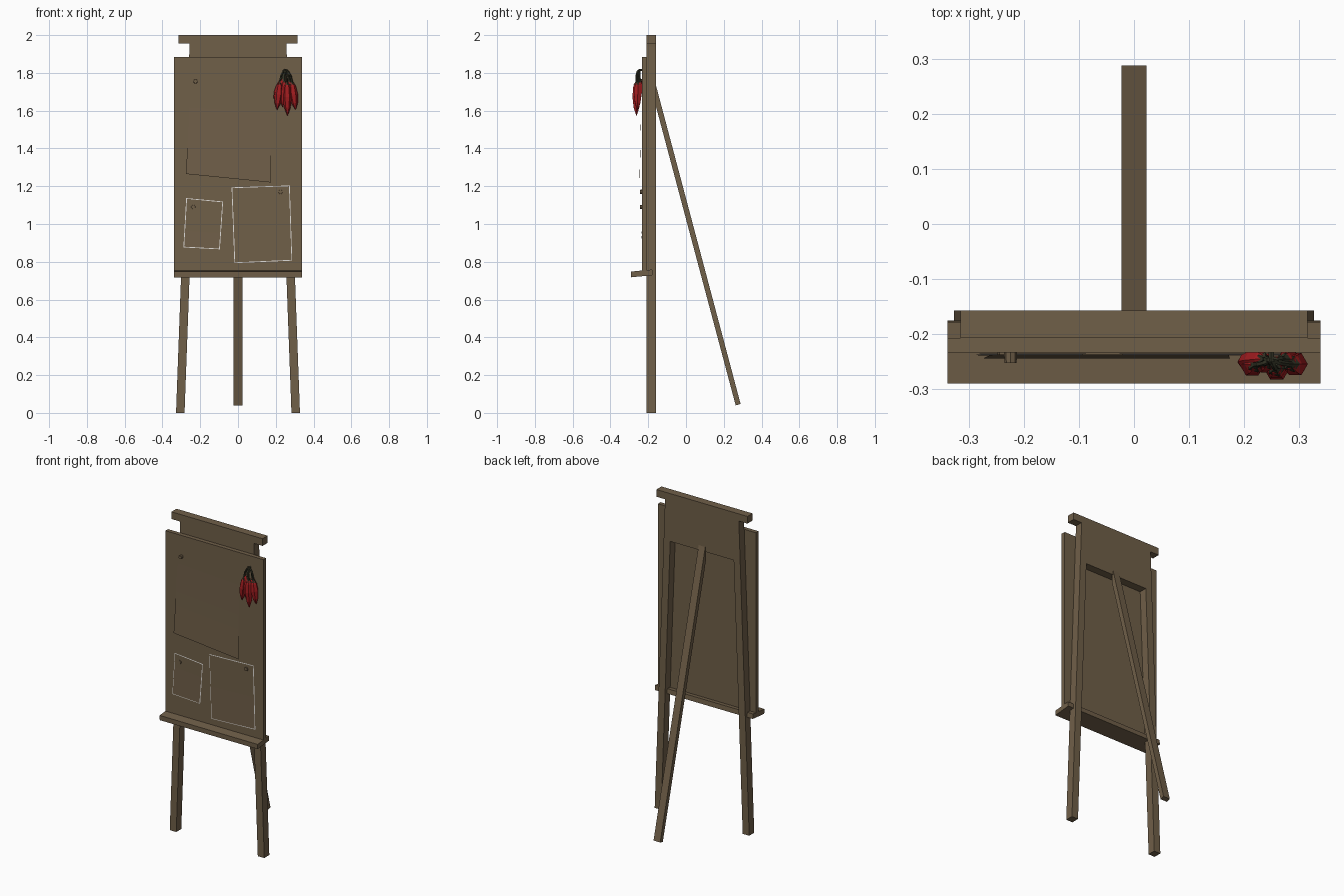
import bpy, bmesh, math
from mathutils import Vector

if "Cube" in bpy.data.objects:
    bpy.data.objects.remove(bpy.data.objects["Cube"])


def material(name, rgb):
    m = bpy.data.materials.new(name)
    m.diffuse_color = (*rgb, 1)
    m.use_nodes = True
    m.node_tree.nodes["Principled BSDF"].inputs["Base Color"].default_value = m.diffuse_color
    return m


WOOD = material("brown wood", (0.162, 0.115, 0.066))
WHITE = material("pale paper edge", (0.75, 0.73, 0.70))
RED = material("chili red", (0.36, 0.012, 0.014))
GREEN = material("dark stem green", (0.035, 0.036, 0.02))


def finish(name, bm, mat):
    bmesh.ops.recalc_face_normals(bm, faces=bm.faces)
    me = bpy.data.meshes.new(name)
    bm.to_mesh(me)
    bm.free()
    me.materials.append(mat)
    ob = bpy.data.objects.new(name, me)
    bpy.context.collection.objects.link(ob)
    return ob


def prism(name, profile, direction, mat=WOOD):
    """Extrude a closed 3D outline along a vector."""
    bm = bmesh.new()
    f = bm.faces.new([bm.verts.new(p) for p in profile])
    ext = bmesh.ops.extrude_face_region(bm, geom=[f])
    verts = [v for v in ext["geom"] if isinstance(v, bmesh.types.BMVert)]
    bmesh.ops.translate(bm, verts=verts, vec=direction)
    return finish(name, bm, mat)


def tube(name, points, radii, sides, mat):
    """Faceted rings swept along points."""
    bm = bmesh.new()
    pts = [Vector(p) for p in points]
    rings = []
    for i, (p, r) in enumerate(zip(pts, radii)):
        d = (pts[min(i + 1, len(pts) - 1)] - pts[max(i - 1, 0)]).normalized()
        ref = Vector((0, 1, 0)) if abs(d.y) < 0.9 else Vector((1, 0, 0))
        u = d.cross(ref).normalized()
        w = d.cross(u)
        rings.append([bm.verts.new(p + r * (u * math.cos(a) + w * math.sin(a)))
                      for a in (2 * math.pi * k / sides for k in range(sides))])
    for a, b in zip(rings, rings[1:]):
        for k in range(sides):
            j = (k + 1) % sides
            bm.faces.new((a[k], a[j], b[j], b[k]))
    bm.faces.new(rings[0])
    bm.faces.new(rings[-1])
    return finish(name, bm, mat)


BACK, FRONT = -0.158, -0.208

# Splayed front legs
for s, side in ((-1, "left"), (1, "right")):
    prism(f"{side}_front_leg",
          [(s * 0.328, BACK, 0), (s * 0.283, BACK, 0),
           (s * 0.211, BACK, 1.955), (s * 0.256, BACK, 1.955)], (0, FRONT - BACK, 0))

# Header between the legs, with a wider cap
half = [(0.25, 1.70), (0.257, 1.955), (0.316, 1.955), (0.316, 2.0)]
outline = half + [(-x, z) for x, z in reversed(half)]
prism("header", [(x, BACK, z) for x, z in outline], (0, FRONT - BACK, 0))

# Rear prop leg
prism("rear_leg", [(-0.023, -0.165, 1.745), (-0.023, -0.165, 1.645),
                   (-0.023, 0.263, 0.04), (-0.023, 0.289, 0.047),
                   (-0.023, -0.158, 1.73)], (0.046, 0, 0))

# Board and its tilted ledge
prism("board", [(-0.34, -0.234, 0.75), (0.34, -0.234, 0.75),
                (0.34, -0.234, 1.885), (-0.34, -0.234, 1.885)], (0, 0.026, 0))
prism("ledge", [(-0.34, -0.290, 0.718), (-0.34, -0.176, 0.729),
                (-0.34, -0.179, 0.759), (-0.34, -0.291, 0.748)], (0.68, 0, 0))


# Pinned sheets: corners are top left, top right, bottom right, bottom left
def sheet(name, corners, y, curl, mat, grow=0.0):
    c = [Vector(p) for p in corners]
    mid = sum(c, Vector((0, 0))) / 4
    c = [p + Vector((math.copysign(grow, (p - mid).x), math.copysign(grow, (p - mid).y)))
         for p in c]
    bm = bmesh.new()
    rows = []
    for i in range(7):
        t = i / 6
        a, b = c[0].lerp(c[3], t), c[1].lerp(c[2], t)
        rows.append([bm.verts.new((p.x, y - curl * t * t, p.y)) for p in (a, b)])
    for p, q in zip(rows, rows[1:]):
        bm.faces.new((p[0], q[0], q[1], p[1]))
    return finish(name, bm, mat)


sheets = [
    ("large_sheet", [(-0.25, 1.795), (0.17, 1.775), (0.175, 1.22), (-0.275, 1.265)],
     0.008, 0.0, (-0.225, 1.755), 0.253),
    ("medium_sheet", [(-0.03, 1.19), (0.27, 1.20), (0.283, 0.81), (-0.015, 0.797)],
     0.002, 0.004, (0.225, 1.17), 0.244),
    ("small_sheet", [(-0.27, 1.133), (-0.083, 1.115), (-0.10, 0.87), (-0.285, 0.88)],
     0.002, 0.004, (-0.237, 1.09), 0.243),
]
for name, corners, curl, edge, pin, depth in sheets:
    sheet(name, corners, -0.2375, curl, WOOD)
    if edge:
        sheet(name + "_edge", corners, -0.2360, curl, WHITE, edge)
    x, z = pin
    tube(name + "_pin", [(x, -0.232, z), (x, -depth, z)], (0.012, 0.011), 8, WOOD)

# Chili bunch: top position, tip position, radius
knot = Vector((0.25, -0.246, 1.815))
chilies = [
    ((0.222, -0.256, 1.745), (0.206, -0.256, 1.605), 0.023),
    ((0.238, -0.246, 1.765), (0.190, -0.252, 1.665), 0.019),
    ((0.259, -0.263, 1.745), (0.262, -0.262, 1.575), 0.024),
    ((0.286, -0.255, 1.745), (0.305, -0.256, 1.605), 0.023),
    ((0.272, -0.246, 1.755), (0.300, -0.250, 1.640), 0.018),
    ((0.245, -0.252, 1.755), (0.235, -0.256, 1.620), 0.020),
]
for i, (top, tip, r) in enumerate(chilies):
    top, tip = Vector(top), Vector(tip)
    ts = (0, 0.12, 0.42, 0.75, 1)
    tube(f"chili_{i + 1}", [top.lerp(tip, t) for t in ts],
         [r * k for k in (0.45, 0.8, 1.0, 0.72, 0.08)], 6, RED)
    # Arched stem flaring into a cap
    bend = Vector((top.x * 0.8 + knot.x * 0.2, top.y, top.z + 0.04))
    tube(f"chili_stem_{i + 1}",
         [knot, knot.lerp(bend, 0.5) + Vector((0, -0.002, 0.008)), bend,
          top + Vector((0, 0, 0.006)), top.lerp(tip, 0.05)],
         (0.005, 0.005, 0.005, 0.006, r * 0.68), 5, GREEN)
# Peg holding the bunch
tube("chili_peg", [(knot.x, -0.232, knot.z), (knot.x, -0.252, knot.z)], (0.006, 0.006), 6, GREEN)
